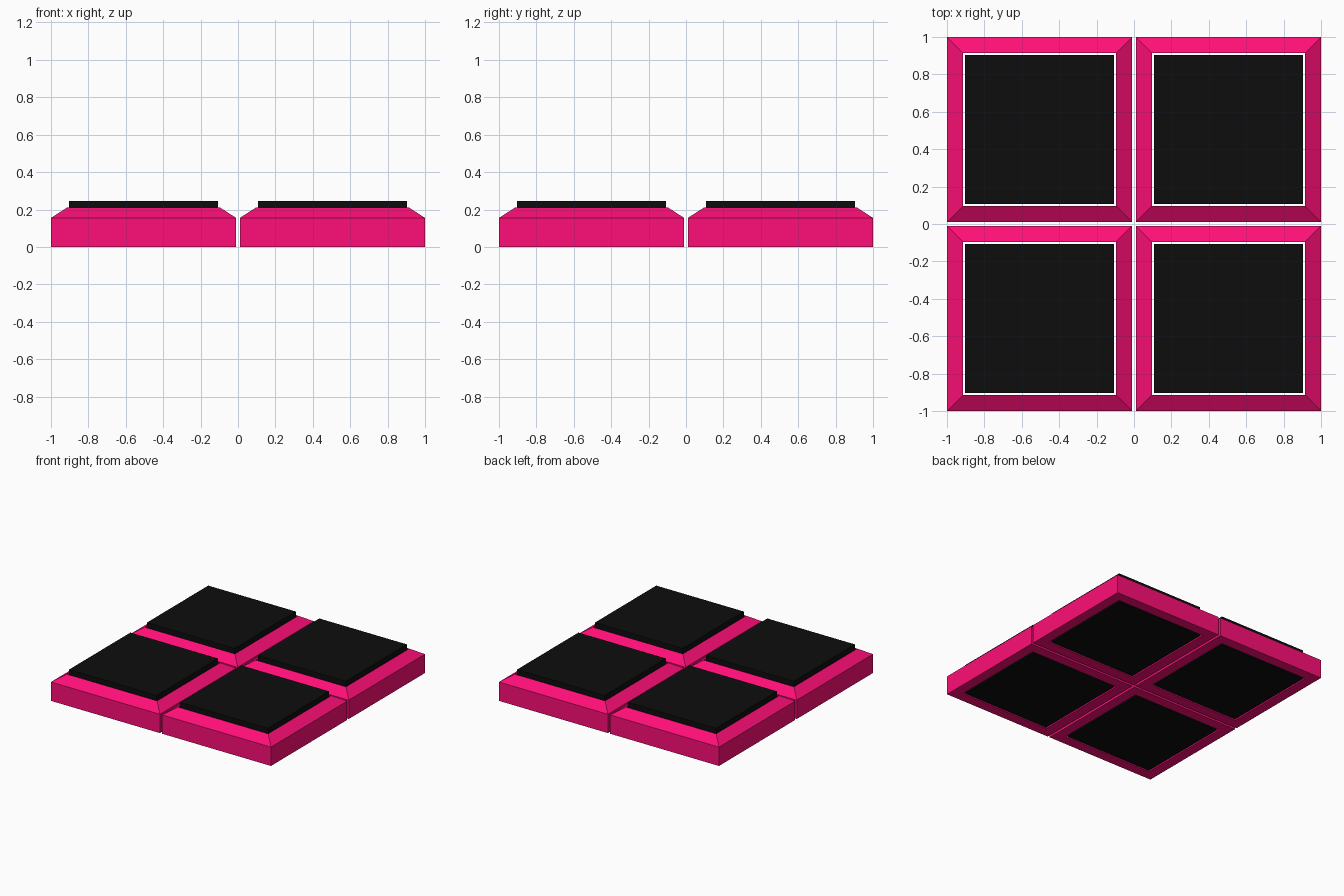
import bpy, bmesh

if "Cube" in bpy.data.objects:
    bpy.data.objects.remove(bpy.data.objects["Cube"])

HALF, INNER, PAD = 0.495, 0.41, 0.398     # half sizes of frame, opening, pad
CENTRE = 0.505
PROFILE = [(HALF, 0), (HALF, 0.155), (INNER, 0.21), (INNER, 0)]


def material(name, colour):
    m = bpy.data.materials.new(name)
    m.diffuse_color = colour
    m.use_nodes = True
    m.node_tree.nodes["Principled BSDF"].inputs["Base Color"].default_value = m.diffuse_color
    return m


def add_object(name, bm, mat, x, y):
    bmesh.ops.recalc_face_normals(bm, faces=bm.faces)
    mesh = bpy.data.meshes.new(name)
    bm.to_mesh(mesh)
    bm.free()
    mesh.materials.append(mat)
    obj = bpy.data.objects.new(name, mesh)
    obj.location = (x, y, 0)
    bpy.context.collection.objects.link(obj)


def frame(x, y):
    # Bevelled square frame: a cross-section swept round four mitred corners
    bm = bmesh.new()
    rings = [[bm.verts.new((sx * r, sy * r, z)) for r, z in PROFILE]
             for sx, sy in ((-1, -1), (1, -1), (1, 1), (-1, 1))]
    n = len(PROFILE)
    for i in range(4):
        a, b = rings[i], rings[(i + 1) % 4]
        for j in range(n):
            k = (j + 1) % n
            bm.faces.new((a[j], b[j], b[k], a[k]))
    add_object("tile_frame", bm, pink, x, y)


def pad(x, y):
    # Dark block standing in the frame opening with a thin gap all round
    bm = bmesh.new()
    bmesh.ops.create_cube(bm, size=1)
    bmesh.ops.translate(bm, verts=bm.verts, vec=(0, 0, 0.5))
    bmesh.ops.scale(bm, verts=bm.verts, vec=(2 * PAD, 2 * PAD, 0.246))
    add_object("tile_pad", bm, black, x, y)


pink = material("pink", (1.0, 0.0045, 0.185, 1))
black = material("black", (0.004, 0.004, 0.004, 1))

# Two by two grid of tiles
for sx in (-1, 1):
    for sy in (-1, 1):
        frame(sx * CENTRE, sy * CENTRE)
        pad(sx * CENTRE, sy * CENTRE)
